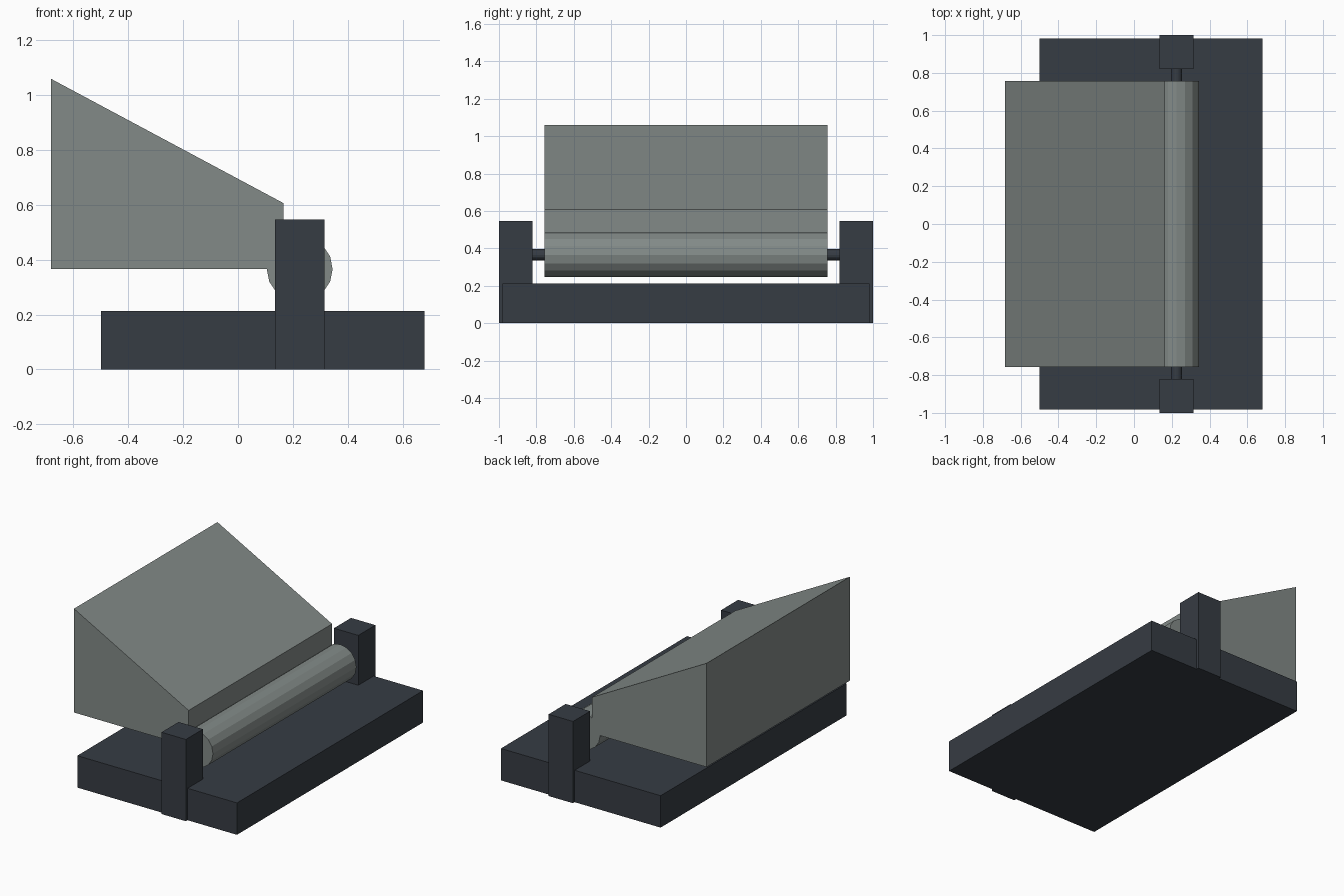
import bpy, math

if "Cube" in bpy.data.objects:
    bpy.data.objects.remove(bpy.data.objects["Cube"])


def material(name, rgb):
    m = bpy.data.materials.new(name)
    m.diffuse_color = (*rgb, 1)
    m.use_nodes = True
    m.node_tree.nodes["Principled BSDF"].inputs["Base Color"].default_value = m.diffuse_color
    return m


GREY = material("warm grey", (0.225, 0.255, 0.245))
DARK = material("dark slate", (0.037, 0.045, 0.057))


def prism(name, profile, y0, y1, mat):
    """Extrude an x-z profile (anticlockwise seen from the front) along y."""
    n = len(profile)
    verts = [(x, y, z) for y in (y0, y1) for x, z in profile]
    faces = [tuple(range(n)), tuple(range(2 * n - 1, n - 1, -1))]
    faces += [(i, i + n, (i + 1) % n + n, (i + 1) % n) for i in range(n)]
    me = bpy.data.meshes.new(name)
    me.from_pydata(verts, [], faces)
    me.materials.append(mat)
    ob = bpy.data.objects.new(name, me)
    bpy.context.collection.objects.link(ob)
    return ob


def rect(x0, x1, z0, z1):
    return [(x0, z0), (x1, z0), (x1, z1), (x0, z1)]


def ring(r, sides, cx=0.225, cz=0.366):
    return [(cx + r * math.cos(2 * math.pi * i / sides),
             cz + r * math.sin(2 * math.pi * i / sides)) for i in range(sides)]


# Base slab
prism("base", rect(-0.5, 0.68, 0, 0.213), -0.982, 0.982, DARK)

# Posts holding the axle
for side, y0, y1 in (("front", -1.0, -0.82), ("back", 0.82, 1.0)):
    prism(side + "_post", rect(0.135, 0.315, 0, 0.546), y0, y1, DARK)

# Axle and the roller that turns on it
prism("axle", ring(0.03, 16), -0.85, 0.85, DARK)
prism("roller", ring(0.12, 16), -0.757, 0.757, GREY)

# Sloped paddle joined to the roller
prism("wedge_paddle", [(-0.682, 0.367), (0.165, 0.367), (0.165, 0.607), (-0.682, 1.06)],
      -0.757, 0.757, GREY)
